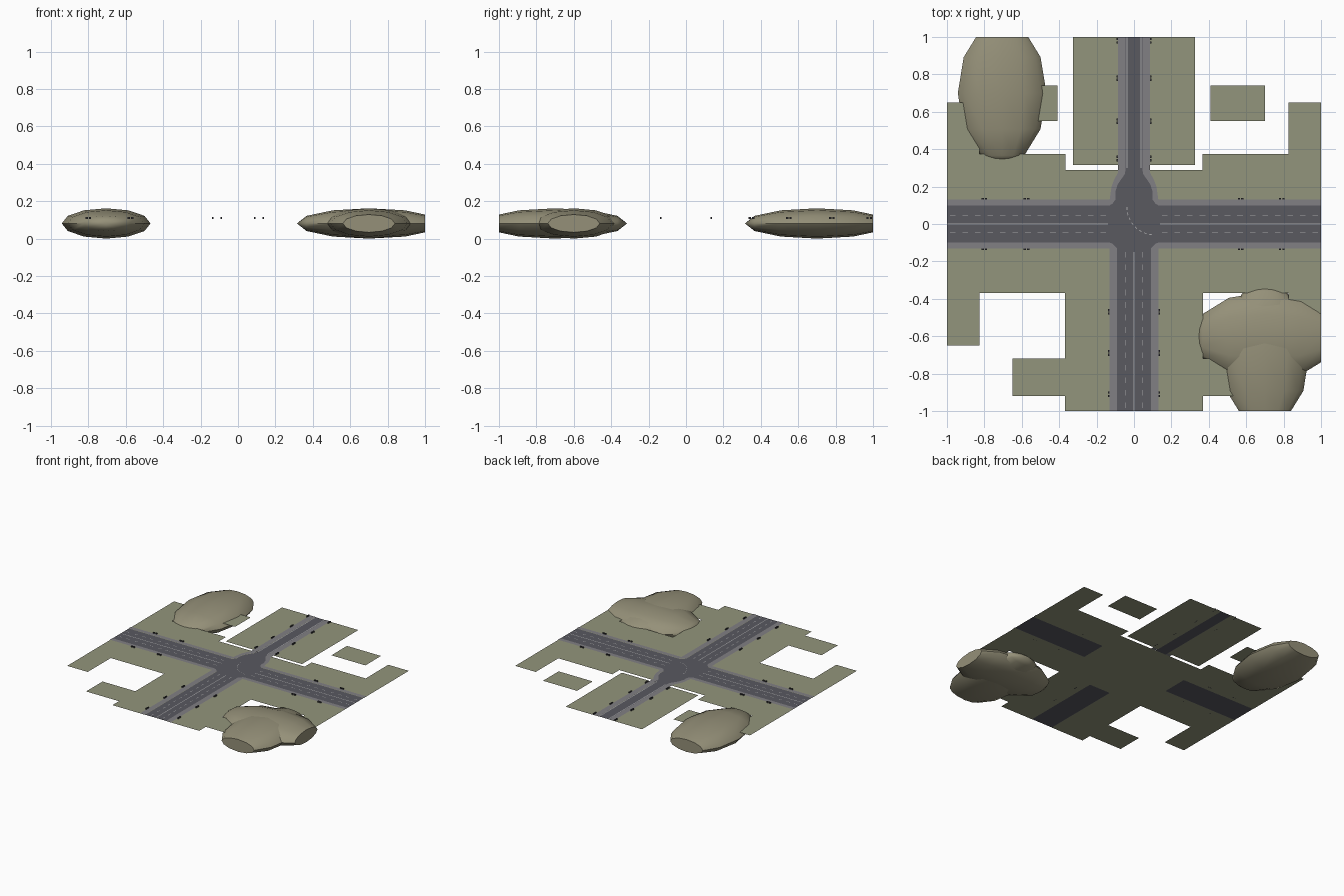
import bpy, bmesh, math
from mathutils import Matrix, Vector

if "Cube" in bpy.data.objects:
    bpy.data.objects.remove(bpy.data.objects["Cube"])

Z = 0.107  # ground level


def mat(name, r, g, b):
    m = bpy.data.materials.new(name)
    m.diffuse_color = (r, g, b, 1)
    m.use_nodes = True
    m.node_tree.nodes["Principled BSDF"].inputs["Base Color"].default_value = m.diffuse_color
    return m


GRASS = mat("grass", 0.29, 0.30, 0.20)
HILL = mat("hill", 0.30, 0.28, 0.19)
ASPHALT = mat("asphalt", 0.10, 0.10, 0.118)
PAVING = mat("paving", 0.22, 0.215, 0.23)
PAINT = mat("paint", 0.42, 0.42, 0.43)
DARK = mat("dark_metal", 0.04, 0.04, 0.045)


def finish(name, bm, material):
    me = bpy.data.meshes.new(name)
    bm.to_mesh(me)
    bm.free()
    me.materials.append(material)
    ob = bpy.data.objects.new(name, me)
    bpy.context.collection.objects.link(ob)
    return ob


def flat(name, polys, z, material):
    """Flat upward-facing polygons in one object."""
    bm = bmesh.new()
    for p in polys:
        f = bm.faces.new([bm.verts.new((x, y, z)) for x, y in p])
        f.normal_update()
        if f.normal.z < 0:
            f.normal_flip()
    bmesh.ops.triangulate(bm, faces=[f for f in bm.faces if len(f.verts) > 4])
    return finish(name, bm, material)


def flip(p):
    return [(-x, y) for x, y in reversed(p)]


def whole(half):
    return half + flip(half)


def rect(x0, y0, x1, y1):
    return [(x0, y0), (x1, y0), (x1, y1), (x0, y1)]


# Ground: main slab outline with road slots, north block, loose patches
main = [(.09, -.37), (.09, -1), (.37, -1), (.37, -.92), (.65, -.92), (.65, -.72),
        (.37, -.72), (.37, -.37), (.825, -.37), (.825, -.65), (1, -.65), (1, -.1),
        (.37, -.1), (.37, .1), (1, .1), (1, .65), (.825, .65), (.825, .375),
        (.365, .375), (.365, .29)]
north = rect(.045, .315, .325, 1)
patch = rect(.41, .55, .70, .74)
flat("ground", [whole(main), north, flip(north), patch, flip(patch)], Z - .001, GRASS)

# Road: four arms meeting in a flared junction
taper = [(.1, .13), (.1, .17), (.088, .21), (.068, .24), (.05, .265), (.045, .29)]
corner = [(.09, -.13), (.1, -.12), (.115, -.105), (.13, -.1)]
road = [(.09, -1)] + corner + [(1, -.1), (1, .1), (.13, .1), (.115, .108)] + taper + [(.045, 1)]
flat("road", [whole(road)], Z, ASPHALT)

# Pavements along the road edges
outer = [(.085, 1), (.085, .275), (.105, .24), (.12, .2), (.13, .13), (1, .13)]
pave_n = [(1, .1), (.13, .1), (.115, .108)] + taper + [(.045, 1)] + outer
pave_s = [(.09, -1)] + corner + [(1, -.1), (1, -.13), (.13, -.13), (.13, -1)]
flat("pavement", [pave_n, flip(pave_n), pave_s, flip(pave_s)], Z + .002, PAVING)

# Lane markings: solid centre lines, dashed lanes, turning arc
marks = []
w = .0025
for s in (-1, 1):
    a, b = sorted((s * .14, s))
    marks.append(rect(a, -w, b, w))
    marks.append(rect(s * .038 - w, .3, s * .038 + w, 1))
    for i in range(13):
        c = .15 + i * .067
        for lane in (-.047, .047):
            a, b = sorted((s * c, s * (c + .03)))
            marks.append(rect(a, lane - .002, b, lane + .002))
        marks.append(rect(s * .047 - .002, -c - .03, s * .047 + .002, -c))
marks.append(rect(-w, -1, w, -.15))
for i in range(8):
    pts = []
    for r, k in ((.15, 0), (.15, .5), (.146, .5), (.146, 0)):
        t = math.pi + (i + k) * math.pi / 16
        pts.append((.11 + r * math.cos(t), .09 + r * math.sin(t)))
    marks.append(pts)
flat("lane_markings", marks, Z + .001, PAINT)

# Kerbside fixtures: small paired dark blocks
bm = bmesh.new()
spots = [(x, y, 1, 0) for x in (-.8, -.575, .57, .79) for y in (-.136, .136)]
spots += [(s * .136, y, 0, 1) for s in (-1, 1) for y in (-.47, -.69, -.91)]
spots += [(s * .09, y, 0, 1) for s in (-1, 1) for y in (.35, .55, .78, .98)]
for x, y, dx, dy in spots:
    for k in (-.009, .009):
        m = Matrix.Translation((x + dx * k, y + dy * k, Z + .004)) @ Matrix.Diagonal(
            (.008 + .004 * dx, .008 + .004 * dy, .01, 1))
        bmesh.ops.create_cube(bm, size=1, matrix=m)
finish("kerbside_fixtures", bm, DARK)


# Hills: low-poly ellipsoids trimmed flat at the tile edge
def hill(name, x, y, turn, cut):
    bm = bmesh.new()
    bmesh.ops.create_uvsphere(bm, u_segments=12, v_segments=6, radius=1)
    m = (Matrix.Translation((x, y, .081)) @ Matrix.Rotation(turn, 4, 'Z')
         @ Matrix.Diagonal((.237, .385, .081, 1)) @ Matrix.Rotation(math.pi / 2, 4, 'X'))
    bmesh.ops.transform(bm, matrix=m, verts=bm.verts)
    n = Vector(cut)
    r = bmesh.ops.bisect_plane(bm, geom=bm.verts[:] + bm.edges[:] + bm.faces[:],
                               plane_co=n, plane_no=n, clear_outer=True)
    bmesh.ops.holes_fill(bm, edges=[e for e in bm.edges if e.is_boundary], sides=0)
    bmesh.ops.recalc_face_normals(bm, faces=bm.faces)
    ob = finish(name, bm, HILL)
    bpy.context.view_layer.objects.active = ob
    ob.select_set(True)
    bpy.ops.object.shade_smooth_by_angle(angle=math.radians(50))
    ob.select_set(False)


hill("hill_back_left", -.705, .70, 0, (0, 1, 0))
hill("hill_right", .70, -.60, math.pi / 2, (1, 0, 0))
hill("hill_front_right", .70, -.70, 0, (0, -1, 0))
